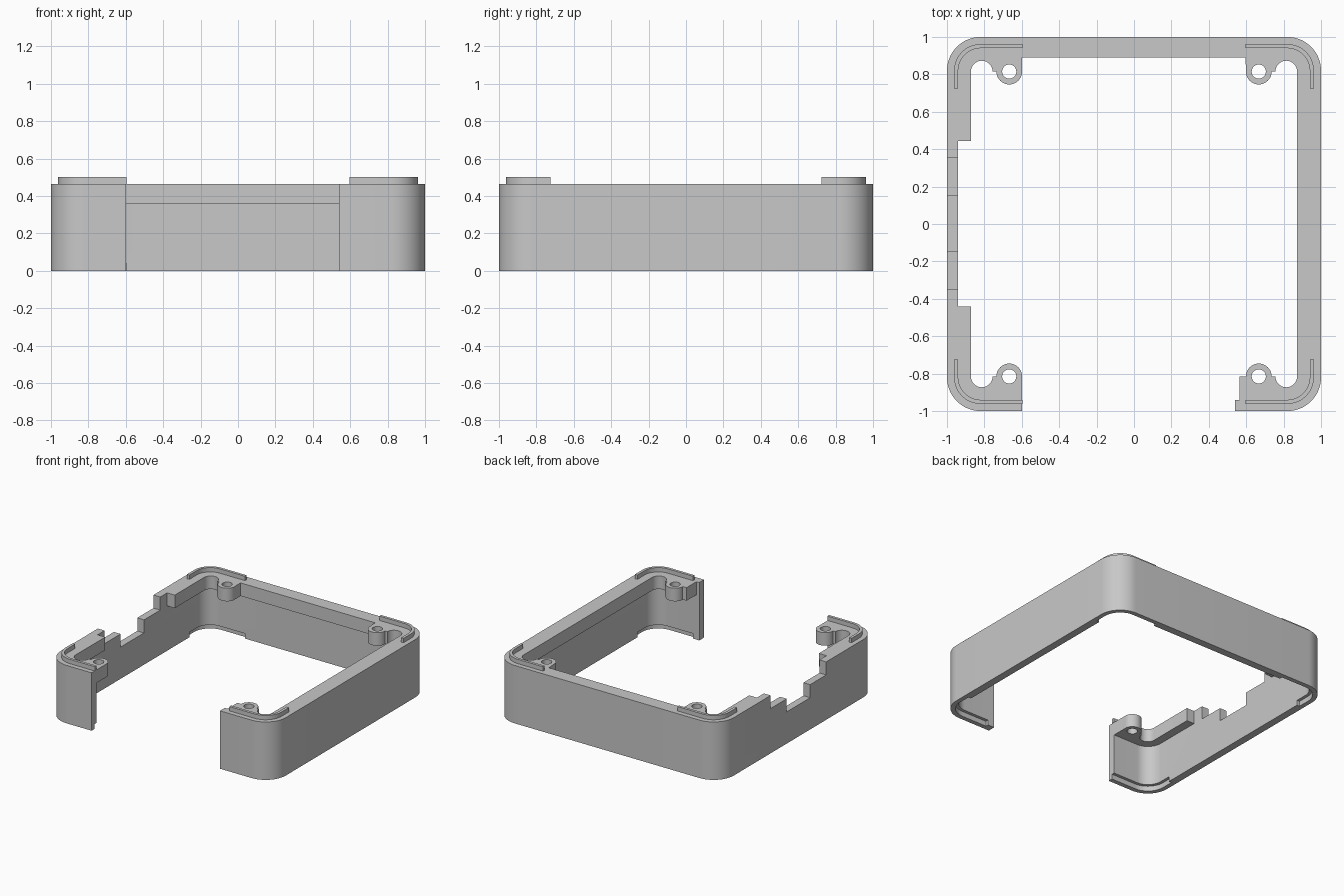
import bpy, bmesh, math

if "Cube" in bpy.data.objects:
    bpy.data.objects.remove(bpy.data.objects["Cube"])

R = 0.18            # outer corner radius
TOP = 0.465         # wall top
LEDGE = 0.36        # underside of inner ledge

grey = bpy.data.materials.new("plain grey")
grey.diffuse_color = (0.58, 0.58, 0.58, 1)
grey.use_nodes = True
grey.node_tree.nodes["Principled BSDF"].inputs["Base Color"].default_value = grey.diffuse_color


def arc(cx, cy, r, a0, a1, n=16):
    return [(cx + r * math.cos(math.radians(a0 + (a1 - a0) * i / n)),
             cy + r * math.sin(math.radians(a0 + (a1 - a0) * i / n))) for i in range(n + 1)]


def prism(name, pts, z0, z1):
    """Extrude a flat outline from z0 to z1."""
    bm = bmesh.new()
    face = bm.faces.new([bm.verts.new((x, y, z0)) for x, y in pts])
    ext = bmesh.ops.extrude_face_region(bm, geom=[face])
    for v in ext["geom"]:
        if isinstance(v, bmesh.types.BMVert):
            v.co.z = z1
    bmesh.ops.recalc_face_normals(bm, faces=bm.faces)
    me = bpy.data.meshes.new(name)
    bm.to_mesh(me)
    bm.free()
    ob = bpy.data.objects.new(name, me)
    bpy.context.collection.objects.link(ob)
    me.materials.append(grey)
    return ob


def box(name, x0, x1, y0, y1, z0, z1):
    return prism(name, [(x0, y0), (x1, y0), (x1, y1), (x0, y1)], z0, z1)


def boolean(ob, tool, op="DIFFERENCE"):
    mod = ob.modifiers.new("bool", "BOOLEAN")
    mod.object, mod.operation, mod.solver = tool, op, "EXACT"
    bpy.context.view_layer.objects.active = ob
    bpy.ops.object.modifier_apply(modifier=mod.name)
    bpy.data.objects.remove(tool, do_unlink=True)


def c_path(o, x_left, x_right):
    """C-shaped path around the case, inset by o, open at the front."""
    c, r, pts = 1 - R, R - o, [(x_left, -1 + o)]
    for cx, cy, a in ((-c, -c, 270), (-c, c, 180), (c, c, 90), (c, -c, 0)):
        pts += arc(cx, cy, r, a, a - 90)
    return pts + [(x_right, -1 + o)]


def corner_strip(name, o0, o1, sx, sy, z0, z1):
    """Band following one rounded corner between two insets."""
    def path(o):
        return [(0.597, 1 - o)] + arc(1 - R, 1 - R, R - o, 90, 0) + [(1 - o, 0.725)]
    pts = path(o0) + path(o1)[::-1]
    return prism(name, [(x * sx, y * sy) for x, y in pts], z0, z1)


def boss_path(sx, sy):
    """Inner ledge edge at a corner: side wall, round relief, screw boss."""
    pts = arc(0.814, 0.815, 0.058, 0, 180)
    pts += arc(0.667, 0.815, 0.069, 0, -180)
    pts[-1] = (0.6, 0.815)
    return [(x * sx, y * sy) for x, y in pts]


corners = [(sx, sy) for sx in (-1, 1) for sy in (-1, 1)]

# thin outer wall with front opening
wall = prism("case_wall", c_path(0, -0.6, 0.54) + c_path(0.06, -0.6, 0.54)[::-1], 0, TOP)

# stepped port cutout in the left wall
boolean(wall, box("port_upper", -1.1, -0.9, -0.35, 0.355, 0.36, 0.6))
boolean(wall, box("port_lower", -1.1, -0.9, -0.147, 0.15, 0.255, 0.6))

# recesses under each corner, matching the lips on top
for sx, sy in corners:
    boolean(wall, corner_strip("recess", 0.036, 0.075, sx, sy, -0.05, 0.04))

# thick inner ledge with screw bosses
inner = (boss_path(-1, -1)[::-1] + boss_path(-1, 1) + [(-0.6, 0.89), (0.595, 0.89)]
         + boss_path(1, 1)[::-1] + boss_path(1, -1) + [(0.565, -0.815)])
ledge = prism("inner_ledge", c_path(0.03, -0.6, 0.565) + inner[::-1], LEDGE, TOP)
boolean(ledge, box("ledge_gap", -1.1, -0.8, -0.44, 0.443, 0.3, 0.6))
for sx, sy in corners:
    boolean(ledge, prism("screw_hole", arc(0.667 * sx, 0.815 * sy, 0.038, 0, 345, 23), 0.3, 0.6))
boolean(wall, ledge, "UNION")

# raised locating lips on the corners
parts = [wall]
for sx, sy in corners:
    parts.append(corner_strip("corner_lip", 0.038, 0.06, sx, sy, TOP, 0.5))

for ob in parts:
    bpy.ops.object.select_all(action="DESELECT")
    ob.select_set(True)
    bpy.context.view_layer.objects.active = ob
    bpy.ops.object.shade_smooth_by_angle(angle=math.radians(30))
